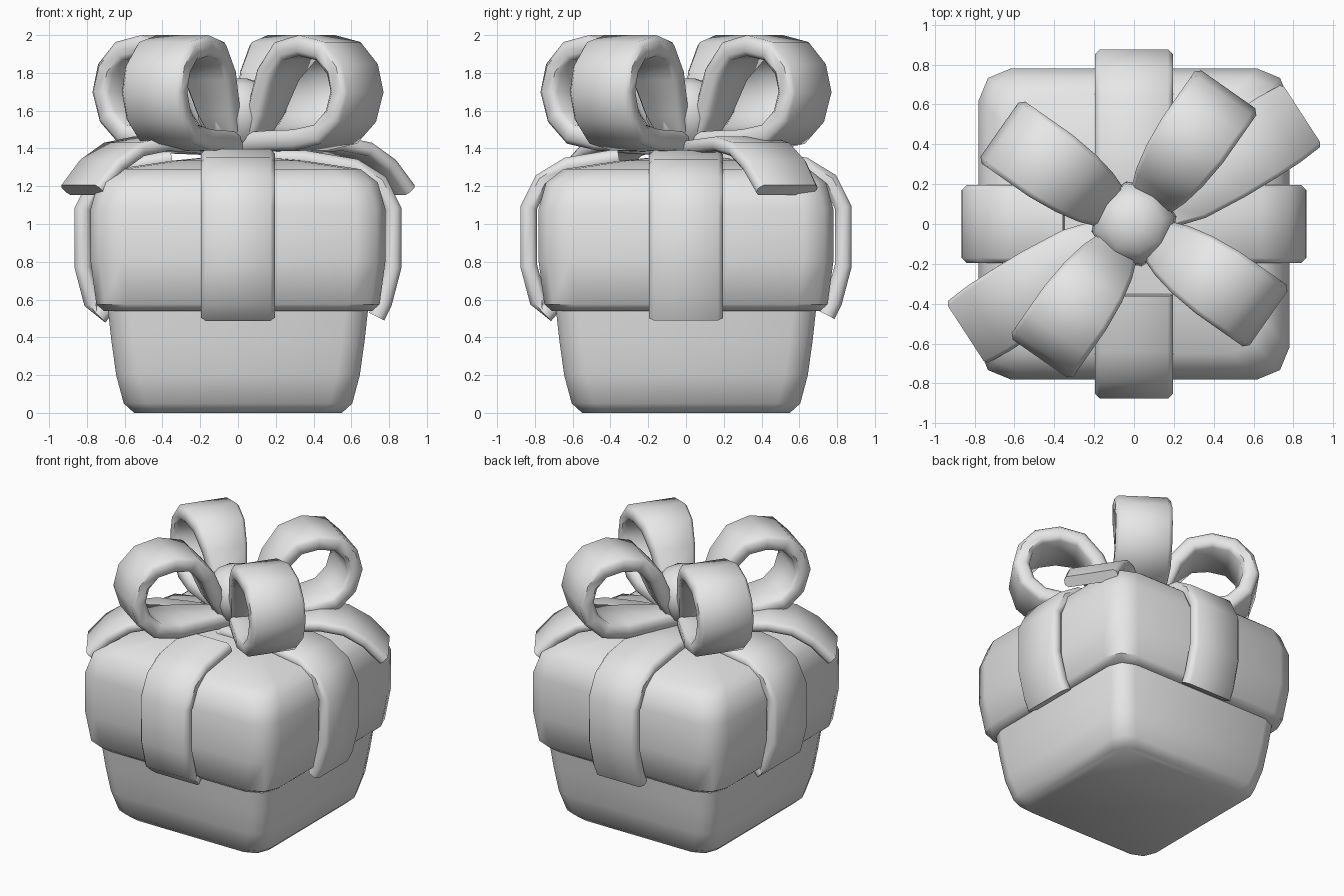
import bpy, bmesh, math
from mathutils import Vector, Matrix

if "Cube" in bpy.data.objects:
    bpy.data.objects.remove(bpy.data.objects["Cube"])

grey = bpy.data.materials.new("light_grey")
grey.diffuse_color = (0.8, 0.8, 0.8, 1)
grey.use_nodes = True
grey.node_tree.nodes["Principled BSDF"].inputs["Base Color"].default_value = grey.diffuse_color


def loft(name, rings, turn=0.0):
    """Skin a list of equal-length point rings, cap both ends."""
    bm = bmesh.new()
    rows = [[bm.verts.new(p) for p in ring] for ring in rings]
    n = len(rows[0])
    for a, b in zip(rows, rows[1:]):
        for i in range(n):
            j = (i + 1) % n
            bm.faces.new((a[i], a[j], b[j], b[i]))
    bm.faces.new(rows[0])
    bm.faces.new(rows[-1])
    bmesh.ops.recalc_face_normals(bm, faces=bm.faces)
    bm.transform(Matrix.Rotation(math.radians(turn), 4, 'Z'))
    mesh = bpy.data.meshes.new(name)
    bm.to_mesh(mesh)
    bm.free()
    mesh.materials.append(grey)
    ob = bpy.data.objects.new(name, mesh)
    bpy.context.collection.objects.link(ob)
    return ob


def rounded_square(h, z, radius):
    """Square ring of half width h with three points per corner."""
    c = min(radius, h * 0.35)
    pts = []
    for q in range(4):
        for s in (0, 45, 90):
            a = math.radians(q * 90 + s)
            m = math.radians(q * 90 + 45)
            k = (h - c) * math.sqrt(2)
            pts.append((k * math.cos(m) + c * math.cos(a),
                        k * math.sin(m) + c * math.sin(a), z))
    return pts


def band(name, path, thick, turn, bevel=0.02):
    """Ribbon along path points (r, z, width) in a vertical plane."""
    rings = []
    for i, (r, z, w) in enumerate(path):
        a, b = path[max(i - 1, 0)], path[min(i + 1, len(path) - 1)]
        t = Vector((b[0] - a[0], b[1] - a[1])).normalized()
        n = Vector((-t.y, t.x))
        W, T, e = w / 2, thick / 2, bevel
        section = [(W, T - e), (W - e, T), (e - W, T), (-W, T - e),
                   (-W, e - T), (e - W, -T), (W - e, -T), (W, e - T)]
        rings.append([(r + n.x * v, u, z + n.y * v) for u, v in section])
    return loft(name, rings, turn)


# Box body and overhanging domed lid
loft("box_base", [rounded_square(h, z, 0.12) for h, z in (
    (0.55, 0), (0.605, 0.05), (0.645, 0.2), (0.67, 0.38), (0.69, 0.56))])
loft("lid", [rounded_square(h, z, 0.16) for h, z in (
    (0.66, 0.55), (0.71, 0.54), (0.75, 0.575), (0.78, 0.8), (0.78, 1.08),
    (0.74, 1.22), (0.65, 1.29), (0.35, 1.335), (0.1, 1.36))])

# Two straps crossing over the lid
half = [(0.735, 0.51), (0.77, 0.58), (0.82, 0.77), (0.82, 1.08),
        (0.75, 1.22), (0.62, 1.30), (0.35, 1.345)]
for name, turn, grow, lift in (("strap_across", 0, 1.0, 0),
                               ("strap_front_back", 90, 1.015, 0.008)):
    right = [(r * grow, z + lift, 0.39) for r, z in half]
    left = [(-r, z, w) for r, z, w in reversed(right)]
    band(name, left + [(0, 1.36 + lift, 0.39)] + right[::-1][:], 0.09, turn, 0.025)

# Four bow loops
loop = [(0.07, 1.43, 0.16), (0.18, 1.60, 0.24), (0.26, 1.79, 0.30),
        (0.37, 1.915, 0.35), (0.51, 1.945, 0.38), (0.65, 1.915, 0.38),
        (0.74, 1.82, 0.38), (0.77, 1.70, 0.38), (0.73, 1.57, 0.38),
        (0.63, 1.475, 0.38), (0.47, 1.445, 0.36), (0.28, 1.44, 0.28),
        (0.07, 1.43, 0.18)]
for k in range(4):
    band("bow_loop_%d" % (k + 1), loop, 0.11, 55 + 90 * k, 0.025)

# Two ribbon tails drooping over opposite corners
tail = [(0.08, 1.40, 0.2), (0.32, 1.41, 0.34), (0.55, 1.425, 0.38),
        (0.72, 1.395, 0.39), (0.86, 1.31, 0.39), (0.98, 1.18, 0.37)]
for k in range(2):
    band("bow_tail_%d" % (k + 1), tail, 0.075, 33 + 180 * k)

# Rounded knot in the middle of the bow
knot = [(0.08, 1.39), (0.16, 1.45), (0.21, 1.56), (0.20, 1.66),
        (0.14, 1.74), (0.05, 1.77)]
loft("bow_knot", [[(r * 1.03 * math.cos(math.radians(45 * i + 10)),
                    r * 1.03 * math.sin(math.radians(45 * i + 10)), z)
                   for i in range(8)] for r, z in knot])

# Smooth shading, keeping hard edges
bpy.ops.object.select_all(action='SELECT')
bpy.context.view_layer.objects.active = bpy.data.objects["lid"]
bpy.ops.object.shade_smooth_by_angle(angle=math.radians(46))
